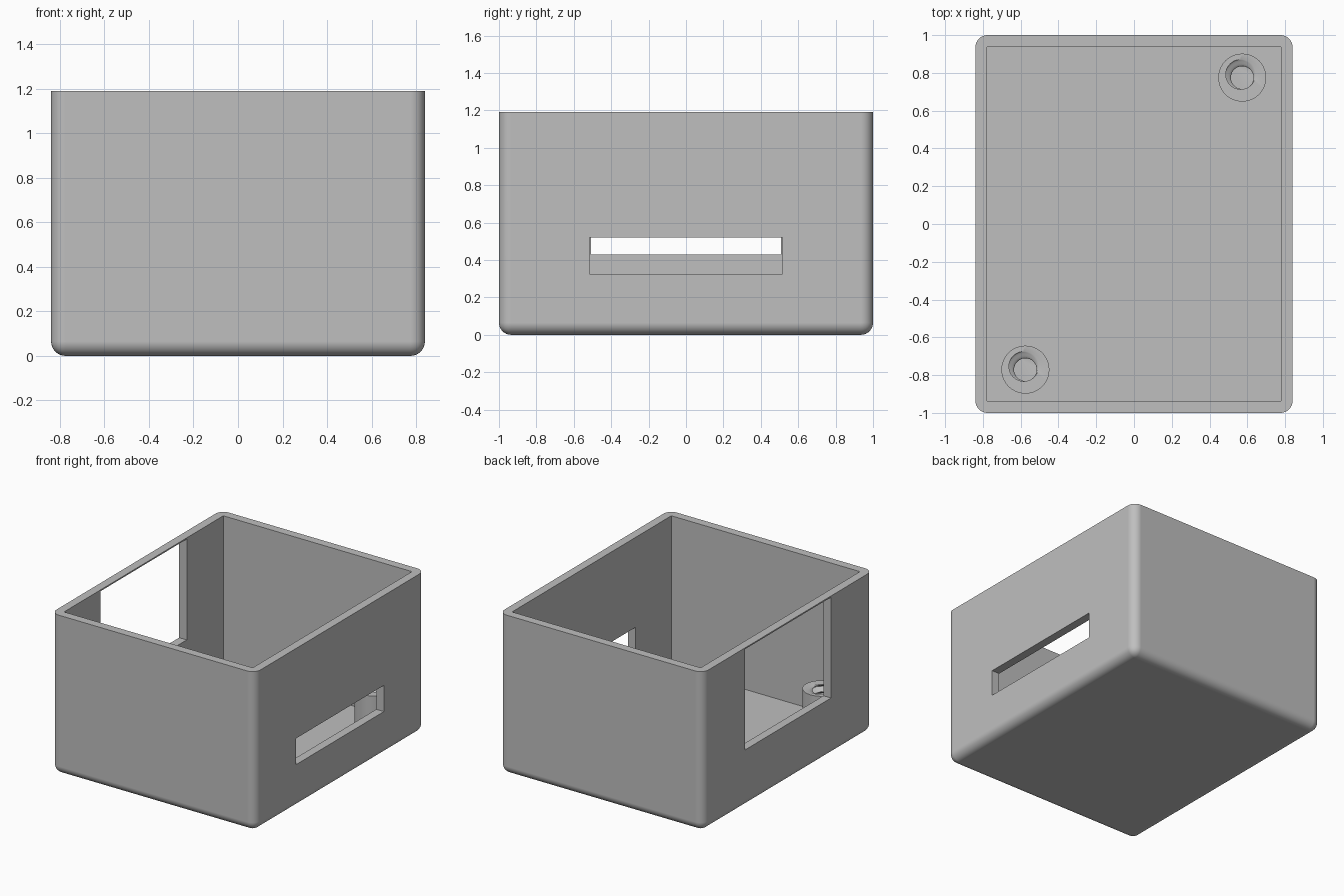
import bpy, bmesh
from math import cos, sin, pi, radians

old = bpy.data.objects.get("Cube")
if old:
    bpy.data.objects.remove(old)

W, D, H = 1.68, 2.0, 1.19      # outer size
WALL = 0.063
FLOOR = 0.06

grey = bpy.data.materials.new("light grey plastic")
grey.use_nodes = True
grey.diffuse_color = (0.52, 0.52, 0.52, 1)
grey.node_tree.nodes["Principled BSDF"].inputs["Base Color"].default_value = (0.52, 0.52, 0.52, 1)


def make_object(name, bm):
    bmesh.ops.recalc_face_normals(bm, faces=bm.faces)
    mesh = bpy.data.meshes.new(name)
    bm.to_mesh(mesh)
    bm.free()
    mesh.materials.append(grey)
    obj = bpy.data.objects.new(name, mesh)
    bpy.context.collection.objects.link(obj)
    return obj


def box_mesh(low, high):
    bm = bmesh.new()
    bmesh.ops.create_cube(bm, size=1)
    for v in bm.verts:
        v.co = [(a + b) / 2 + c * (b - a) for a, b, c in zip(low, high, v.co)]
    return bm


def smooth(obj):
    bpy.ops.object.select_all(action='DESELECT')
    obj.select_set(True)
    bpy.context.view_layer.objects.active = obj
    bpy.ops.object.shade_smooth_by_angle(angle=radians(35))


def cut(obj, low, high):
    """Subtract a box and discard the cutter."""
    cutter = make_object("cutter", box_mesh(low, high))
    cutter.hide_render = True
    mod = obj.modifiers.new("cut", 'BOOLEAN')
    mod.operation = 'DIFFERENCE'
    mod.solver = 'EXACT'
    mod.object = cutter
    bpy.context.view_layer.objects.active = obj
    bpy.ops.object.modifier_apply(modifier=mod.name)
    bpy.data.objects.remove(cutter)


# Case: rounded corners and base, sharp open rim
bm = box_mesh((-W / 2, -D / 2, 0), (W / 2, D / 2, H))
edges = [e for e in bm.edges if min(v.co.z for v in e.verts) < H / 2]
bmesh.ops.bevel(bm, geom=edges, offset=0.065, segments=8, profile=0.5, affect='EDGES')
case = make_object("case", bm)

# Cavity, side slot and the tall window under a very thin rim
ix, iy = W / 2 - WALL, D / 2 - WALL
cut(case, (-ix, -iy, FLOOR), (ix, iy, H + 0.2))
cut(case, (ix - 0.1, -0.517, 0.325), (W / 2 + 0.1, 0.517, 0.52))
cut(case, (-W / 2 - 0.1, -0.507, 0.43), (-ix + 0.1, 0.507, H - 0.01))
smooth(case)
normals = case.modifiers.new("flat walls", 'WEIGHTED_NORMAL')
normals.keep_sharp = True


# Screw posts: plain cylinder outside, twisted off-centre bore inside
def screw_post(name, x, y, top=0.33, sides=40, turns=5, steps=16):
    bm = bmesh.new()

    def ring(cx, cy, r, z):
        return [bm.verts.new((cx + r * cos(2 * pi * i / sides),
                              cy + r * sin(2 * pi * i / sides), z)) for i in range(sides)]

    rings = [ring(x, y, 0.127, FLOOR - 0.01), ring(x, y, 0.127, top)]
    bottom = FLOOR + 0.005
    for k in range(turns * steps + 1):
        a = radians(115) + 2 * pi * k / steps
        z = top + (bottom - top) * k / (turns * steps)
        rings.append(ring(x + 0.019 * cos(a), y + 0.019 * sin(a), 0.079, z))
    for r0, r1 in zip(rings, rings[1:]):
        for i in range(sides):
            j = (i + 1) % sides
            bm.faces.new((r0[i], r0[j], r1[j], r1[i]))
    bm.faces.new(rings[-1])
    bm.faces.new(rings[0])
    smooth(make_object(name, bm))


screw_post("back_left_screw_post", 0.573, 0.775)
screw_post("front_right_screw_post", -0.575, -0.771)
